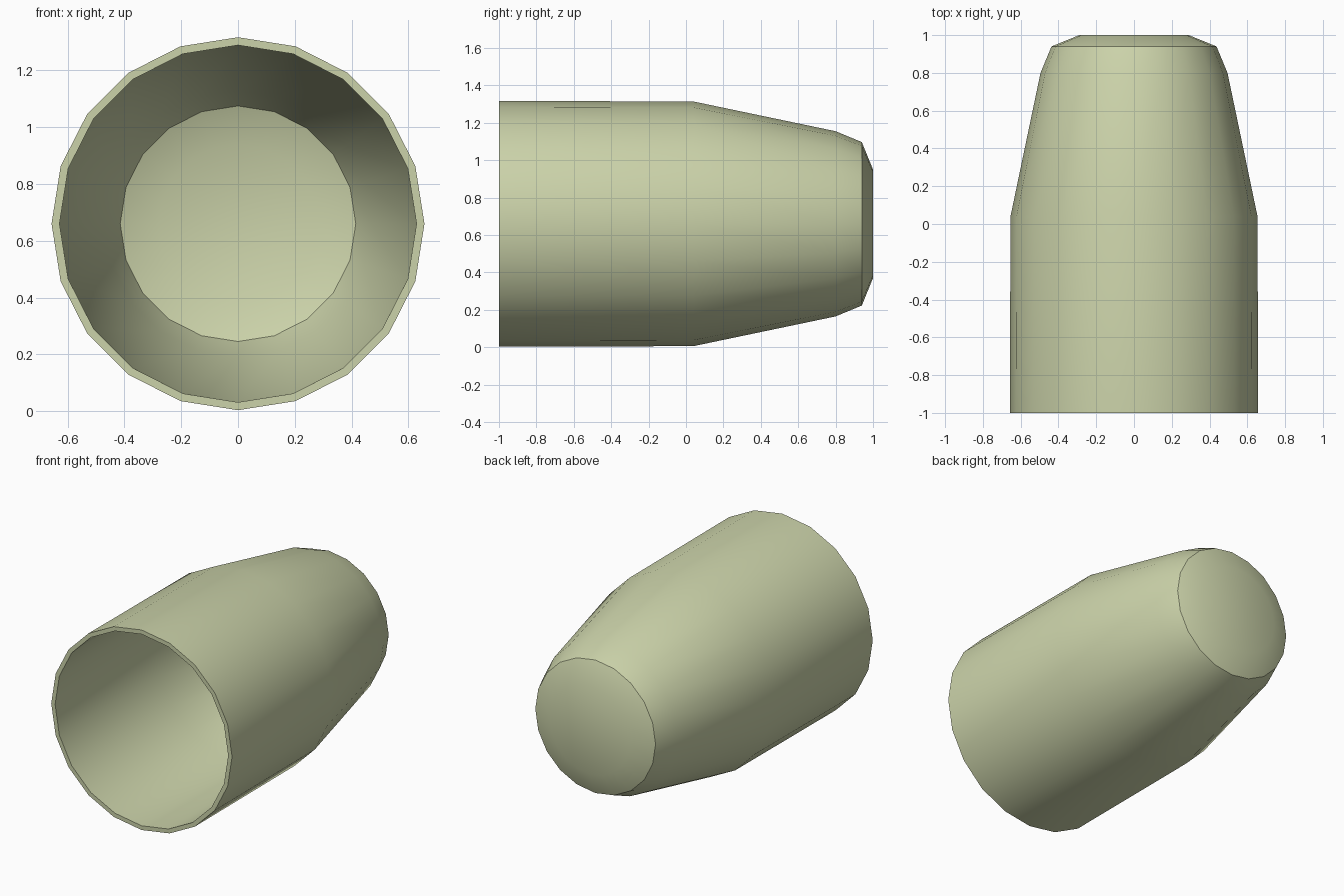
import bpy, bmesh, math

if "Cube" in bpy.data.objects:
    bpy.data.objects.remove(bpy.data.objects["Cube"])

SIDES = 20
CENTRE_Z = 0.66

# Closed wall profile (radius, y): outer shell from rim to end cap, then inner shell back to rim
OUTER = [(0.657, -1.0), (0.654, 0.04), (0.495, 0.80), (0.437, 0.94), (0.29, 1.0)]
INNER = [(0.28, 0.972), (0.415, 0.918), (0.468, 0.79), (0.626, 0.035), (0.629, -1.0)]

mat = bpy.data.materials.new("pale olive")
mat.diffuse_color = (0.60, 0.65, 0.40, 1)
mat.use_nodes = True
mat.node_tree.nodes["Principled BSDF"].inputs["Base Color"].default_value = mat.diffuse_color


def ring(bm, r, y):
    return [bm.verts.new((r * math.sin(2 * math.pi * i / SIDES), y,
                          CENTRE_Z + r * math.cos(2 * math.pi * i / SIDES)))
            for i in range(SIDES)]


def bridge(bm, a, b):
    for i in range(SIDES):
        j = (i + 1) % SIDES
        bm.faces.new((a[i], a[j], b[j], b[i]))


# Hollow tapered cup lying on its side
bm = bmesh.new()
outer = [ring(bm, r, y) for r, y in OUTER]
inner = [ring(bm, r, y) for r, y in INNER]
for shell in (outer, inner):
    for a, b in zip(shell, shell[1:]):
        bridge(bm, a, b)
bridge(bm, inner[-1], outer[0])   # open rim
bm.faces.new(outer[-1])           # outside end cap
bm.faces.new(inner[0])            # inside floor
bmesh.ops.recalc_face_normals(bm, faces=bm.faces)

mesh = bpy.data.meshes.new("tapered_cup")
bm.to_mesh(mesh)
bm.free()
mesh.materials.append(mat)
cup = bpy.data.objects.new("tapered_cup", mesh)
bpy.context.collection.objects.link(cup)

# Smooth walls, crisp rim and cap edge
bpy.context.view_layer.objects.active = cup
cup.select_set(True)
bpy.ops.object.shade_smooth_by_angle(angle=math.radians(30))
